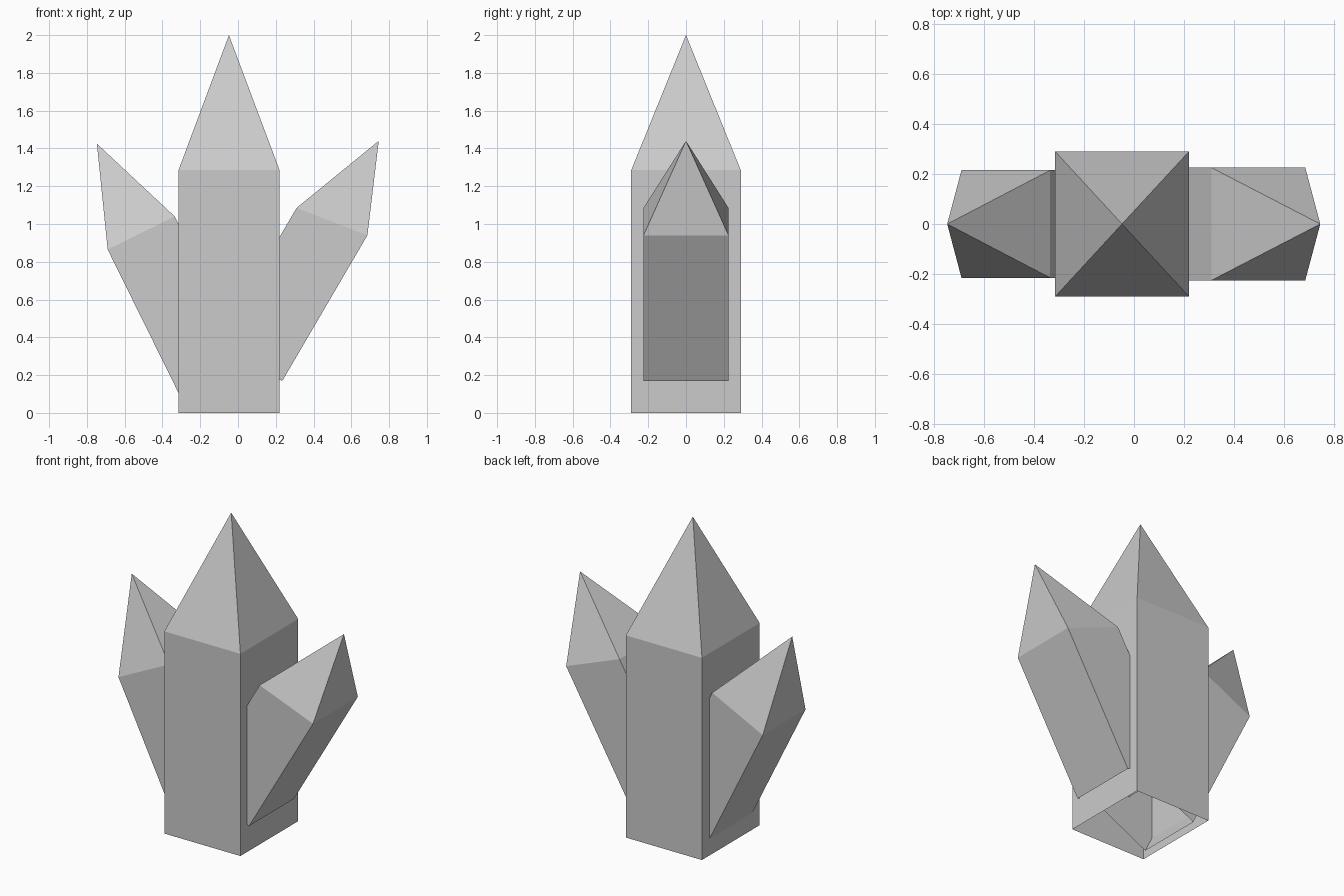
import bpy
import bmesh
from mathutils import Vector

if "Cube" in bpy.data.objects:
    bpy.data.objects.remove(bpy.data.objects["Cube"])


def crystal(name, base, axis, across, half_depth, tip):
    """Open-bottomed square prism with a pyramid tip.
    base: first bottom corner (x, z), axis: base to shoulder,
    across: first bottom corner to the opposite one, tip: apex (x, z)."""
    base, axis, across = Vector(base), Vector(axis), Vector(across)
    bm = bmesh.new()

    def ring(p):
        q = p + across
        corners = ((p, -1), (q, -1), (q, 1), (p, 1))
        return [bm.verts.new((c.x, s * half_depth, c.y)) for c, s in corners]

    bottom, shoulder = ring(base), ring(base + axis)
    apex = bm.verts.new((tip[0], 0, tip[1]))
    for i in range(4):
        j = (i + 1) % 4
        bm.faces.new((bottom[i], bottom[j], shoulder[j], shoulder[i]))
        bm.faces.new((shoulder[i], shoulder[j], apex))

    mesh = bpy.data.meshes.new(name)
    bm.to_mesh(mesh)
    bm.free()
    obj = bpy.data.objects.new(name, mesh)
    bpy.context.collection.objects.link(obj)
    return obj


# Tall upright crystal
crystal("main_crystal", (-0.315, 0), (0, 1.285), (0.535, 0), 0.29, (-0.048, 2.0))

# Leaning side crystals, rooted inside the main one
crystal("right_crystal", (-0.14, 0.315), (0.45, 0.77), (0.375, -0.145), 0.225, (0.745, 1.44))
crystal("left_crystal", (-0.265, 0.005), (-0.425, 0.86), (0.355, 0.175), 0.215, (-0.747, 1.425))
